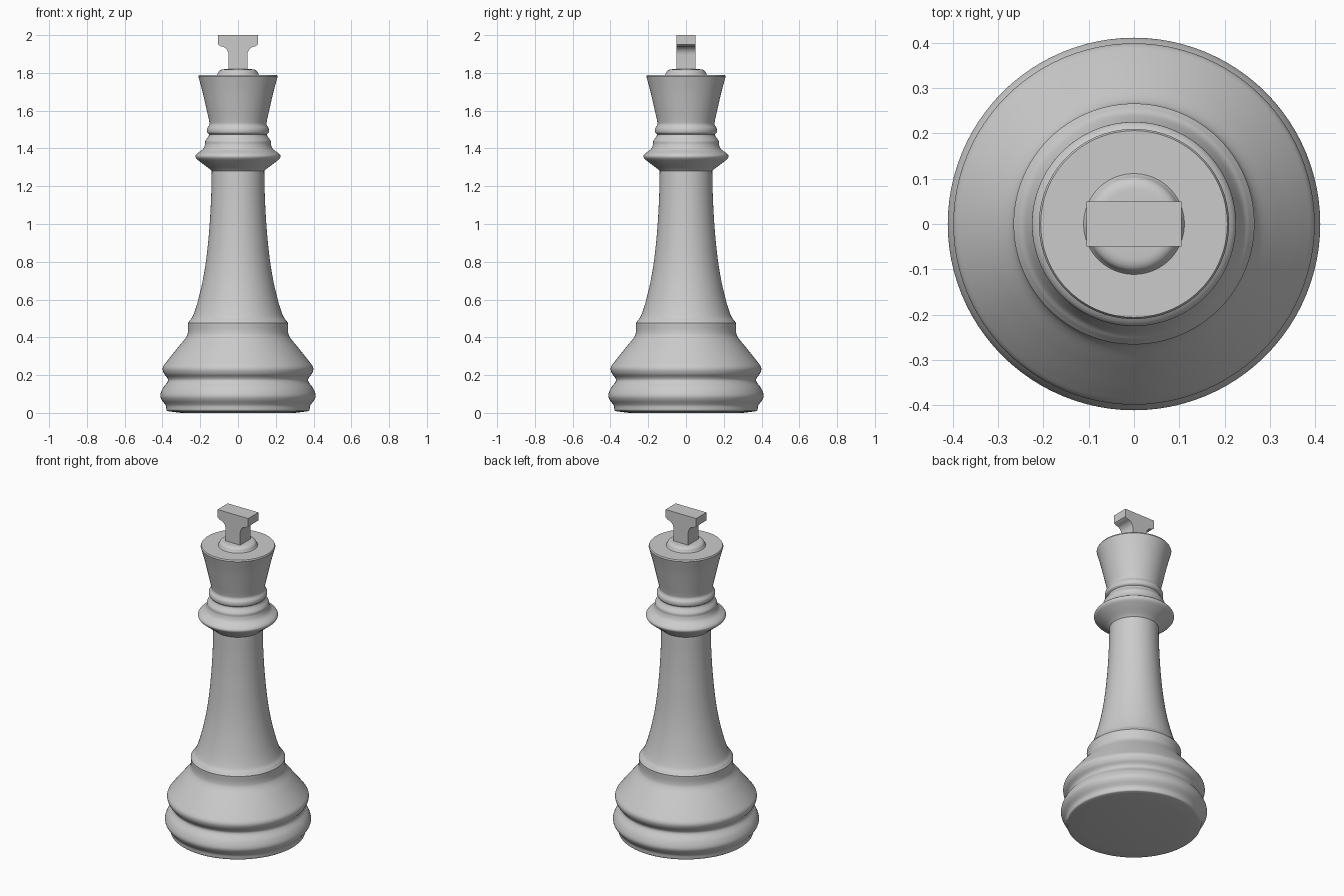
import bpy, bmesh, math
from mathutils import Vector

if "Cube" in bpy.data.objects:
    bpy.data.objects.remove(bpy.data.objects["Cube"])


def smooth(points, steps=6):
    """Catmull-Rom curve through (radius, height) points."""
    p = [Vector(q) for q in points]
    p = [2 * p[0] - p[1]] + p + [2 * p[-1] - p[-2]]
    out = []
    for i in range(1, len(p) - 2):
        a, b, c, d = p[i - 1:i + 3]
        for s in range(steps):
            t = s / steps
            out.append(0.5 * (2 * b + (c - a) * t + (2 * a - 5 * b + 4 * c - d) * t * t
                              + (3 * b - a - 3 * c + d) * t ** 3))
    return out + [p[-2]]


def finish(name, bm, angle=35):
    bmesh.ops.remove_doubles(bm, verts=bm.verts, dist=1e-5)
    bmesh.ops.recalc_face_normals(bm, faces=bm.faces)
    mesh = bpy.data.meshes.new(name)
    bm.to_mesh(mesh)
    bm.free()
    ob = bpy.data.objects.new(name, mesh)
    bpy.context.collection.objects.link(ob)
    bpy.ops.object.select_all(action='DESELECT')
    ob.select_set(True)
    bpy.context.view_layer.objects.active = ob
    bpy.ops.object.shade_smooth_by_angle(angle=math.radians(angle))
    return ob


def lathe(name, runs, sides=96):
    """Spin smooth runs that meet at sharp corners; cap both ends."""
    prof = []
    for run in runs:
        pts = smooth(run)
        prof += pts[1:] if prof else pts
    bm = bmesh.new()
    rings = [[bm.verts.new((r * math.cos(2 * math.pi * k / sides),
                            r * math.sin(2 * math.pi * k / sides), z))
              for k in range(sides)] for r, z in prof]
    for lo, hi in zip(rings, rings[1:]):
        for k in range(sides):
            n = (k + 1) % sides
            bm.faces.new((lo[k], lo[n], hi[n], hi[k]))
    bm.faces.new(rings[0][::-1])
    bm.faces.new(rings[-1])
    return finish(name, bm)


# Turned body: base, column, collar and crown in one profile
lathe("turned_body", [
    [(0.30, 0.0), (0.365, 0.008)],
    [(0.365, 0.008), (0.378, 0.014), (0.383, 0.04), (0.405, 0.07), (0.411, 0.095),
     (0.398, 0.13), (0.373, 0.165), (0.374, 0.185), (0.393, 0.21), (0.398, 0.24),
     (0.375, 0.275), (0.315, 0.35), (0.275, 0.40), (0.265, 0.43), (0.266, 0.475)],
    [(0.266, 0.475), (0.255, 0.49), (0.238, 0.515), (0.213, 0.59), (0.185, 0.71),
     (0.165, 0.84), (0.15, 1.0), (0.142, 1.15), (0.139, 1.28)],
    [(0.139, 1.28), (0.155, 1.295), (0.195, 1.325), (0.223, 1.35), (0.22, 1.37),
     (0.187, 1.395), (0.175, 1.42), (0.173, 1.44), (0.157, 1.463), (0.153, 1.475)],
    [(0.153, 1.475), (0.163, 1.485), (0.163, 1.505), (0.152, 1.525), (0.153, 1.545),
     (0.165, 1.60), (0.188, 1.70), (0.210, 1.782)],
    [(0.210, 1.782), (0.206, 1.79)],
])

# Low rounded boss under the finial
lathe("finial_boss", [
    [(0.115, 1.785), (0.108, 1.795), (0.10, 1.81), (0.085, 1.818), (0.06, 1.82)],
], 64)

# T-shaped finial: half outline mirrored, extruded front to back
half = [(0.05, 1.80), (0.05, 1.895)]
half += [(0.05 + 0.04 * (1 - math.cos(a)), 1.895 + 0.045 * math.sin(a))
         for a in [math.pi / 2 * i / 6 for i in range(1, 7)]]
half += [(0.105, 1.95), (0.105, 2.0)]
outline = half + [(-x, z) for x, z in reversed(half)]
bm = bmesh.new()
face = bm.faces.new([bm.verts.new((x, -0.05, z)) for x, z in outline])
ext = bmesh.ops.extrude_face_region(bm, geom=[face])
bmesh.ops.translate(bm, vec=(0, 0.1, 0),
                    verts=[v for v in ext["geom"] if isinstance(v, bmesh.types.BMVert)])
finish("finial", bm, 30)
